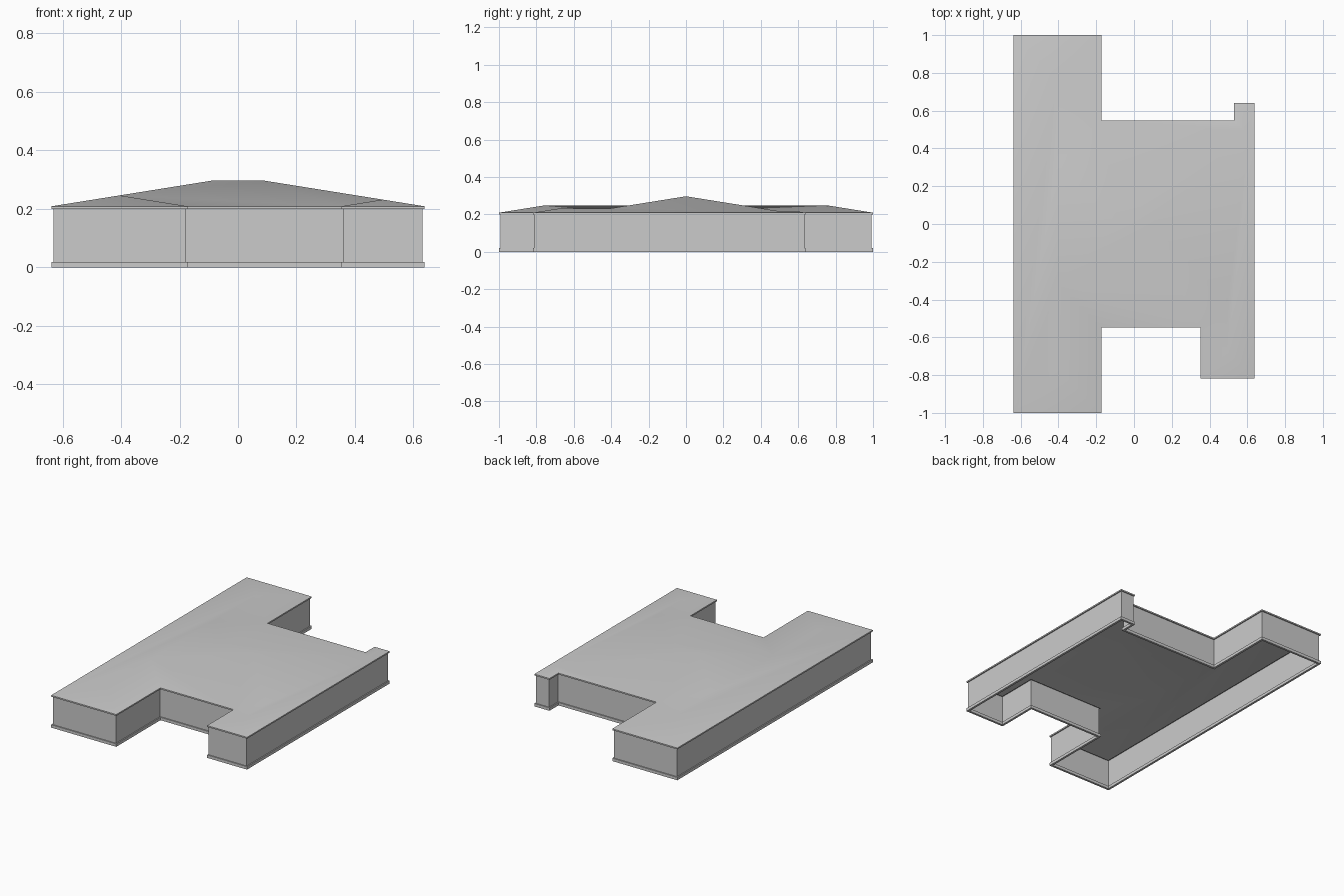
import bpy
import math

cube = bpy.data.objects.get("Cube")
if cube:
    bpy.data.objects.remove(cube, do_unlink=True)

grey = bpy.data.materials.new("plain grey")
grey.use_nodes = True
colour = (0.6, 0.6, 0.6, 1)
grey.diffuse_color = colour
grey.node_tree.nodes["Principled BSDF"].inputs["Base Color"].default_value = colour

# Main dimensions
SIDE, END, MAIN = 0.638, 1.0, 0.548        # half width, long wing ends, main block half depth
LONG_X = -0.172                            # inner edge of the long wing
SHORT_X, SHORT_Y = 0.352, -0.819           # short front wing
STUB_X, STUB_Y = 0.53, 0.64                # small rear stub
BASE_TOP, WALL_TOP, EAVE = 0.019, 0.2, 0.209
INSET, BAND, PITCH = 0.007, 0.014, 0.16    # wall setback, band width, roof slope

# Outline, counter-clockwise from the front right-hand corner
outline = [(-SIDE, -END), (LONG_X, -END), (LONG_X, -MAIN), (SHORT_X, -MAIN),
           (SHORT_X, SHORT_Y), (SIDE, SHORT_Y), (SIDE, STUB_Y), (STUB_X, STUB_Y),
           (STUB_X, MAIN), (LONG_X, MAIN), (LONG_X, END), (-SIDE, END)]
N = len(outline)


def inset_loop(dist, z):
    """Outline moved inward by dist, at height z."""
    loop = []
    for i, (x, y) in enumerate(outline):
        px, py = outline[i - 1]
        nx, ny = outline[(i + 1) % N]
        for dx, dy in ((x - px, y - py), (nx - x, ny - y)):
            length = math.hypot(dx, dy)
            x, y = x - dy / length * dist, y + dx / length * dist
        loop.append((x, y, z))
    return loop


def add_object(name, verts, faces):
    mesh = bpy.data.meshes.new(name)
    mesh.from_pydata(verts, [], faces)
    mesh.materials.append(grey)
    obj = bpy.data.objects.new(name, mesh)
    bpy.context.collection.objects.link(obj)
    return obj


def sweep(profile, closed=False):
    """Carry a profile of (inset, height) points round the outline."""
    verts = [v for d, z in profile for v in inset_loop(d, z)]
    rows = len(profile)
    faces = []
    for r in range(rows if closed else rows - 1):
        a, b = r * N, (r + 1) % rows * N
        for i in range(N):
            j = (i + 1) % N
            faces.append((a + i, a + j, b + j, b + i))
    return verts, faces


# Plinth band and thin walls, open underneath
add_object("base_trim", *sweep([(0, 0), (0, BASE_TOP), (BAND, BASE_TOP), (BAND, 0)], True))
add_object("walls", *sweep([(INSET, BASE_TOP), (INSET, WALL_TOP)]))
# Eave band: inner soffit edge, outer lower edge, eave line
add_object("eave_trim", *sweep([(BAND, WALL_TOP), (0, WALL_TOP), (0, EAVE)]))

# Hipped roof shell: each ridge point is (x, y, distance in from the eaves)
long_d = (SIDE + LONG_X) / 2
short_d = (SIDE - SHORT_X) / 2
stub_d = (SIDE - STUB_X) / 2
ridge = {
    "long_front": (-SIDE + long_d, -END + long_d, long_d),
    "long_front_valley": (-SIDE + long_d, -MAIN + long_d, long_d),
    "main_right": (-SIDE + MAIN, 0, MAIN),
    "main_left": (SIDE - MAIN, 0, MAIN),
    "short_front": (SIDE - short_d, SHORT_Y + short_d, short_d),
    "short_valley": (SIDE - short_d, -MAIN + short_d, short_d),
    "stub_back": (SIDE - stub_d, STUB_Y - stub_d, stub_d),
    "stub_valley": (SIDE - stub_d, MAIN - stub_d, stub_d),
    "long_back_valley": (-SIDE + long_d, MAIN - long_d, long_d),
    "long_back": (-SIDE + long_d, END - long_d, long_d),
}
# Ridge points closing the slope above each eave, in outline order
slopes = [
    "long_front",
    "long_front_valley long_front",
    "short_valley main_left main_right long_front_valley",
    "short_front short_valley",
    "short_front",
    "stub_back stub_valley main_left short_valley short_front",
    "stub_back",
    "stub_valley stub_back",
    "long_back_valley main_right main_left stub_valley",
    "long_back long_back_valley",
    "long_back",
    "long_front long_front_valley main_right long_back_valley long_back",
]
names = list(ridge)
verts = inset_loop(0, EAVE) + [(x, y, EAVE + d * PITCH) for x, y, d in ridge.values()]
faces = [[i, (i + 1) % N] + [N + names.index(n) for n in slope.split()]
         for i, slope in enumerate(slopes)]
roof = add_object("roof", verts, faces)

# Soft hips and ridges
bpy.ops.object.select_all(action="DESELECT")
roof.select_set(True)
bpy.context.view_layer.objects.active = roof
bpy.ops.object.shade_smooth_by_angle(angle=math.radians(30))
